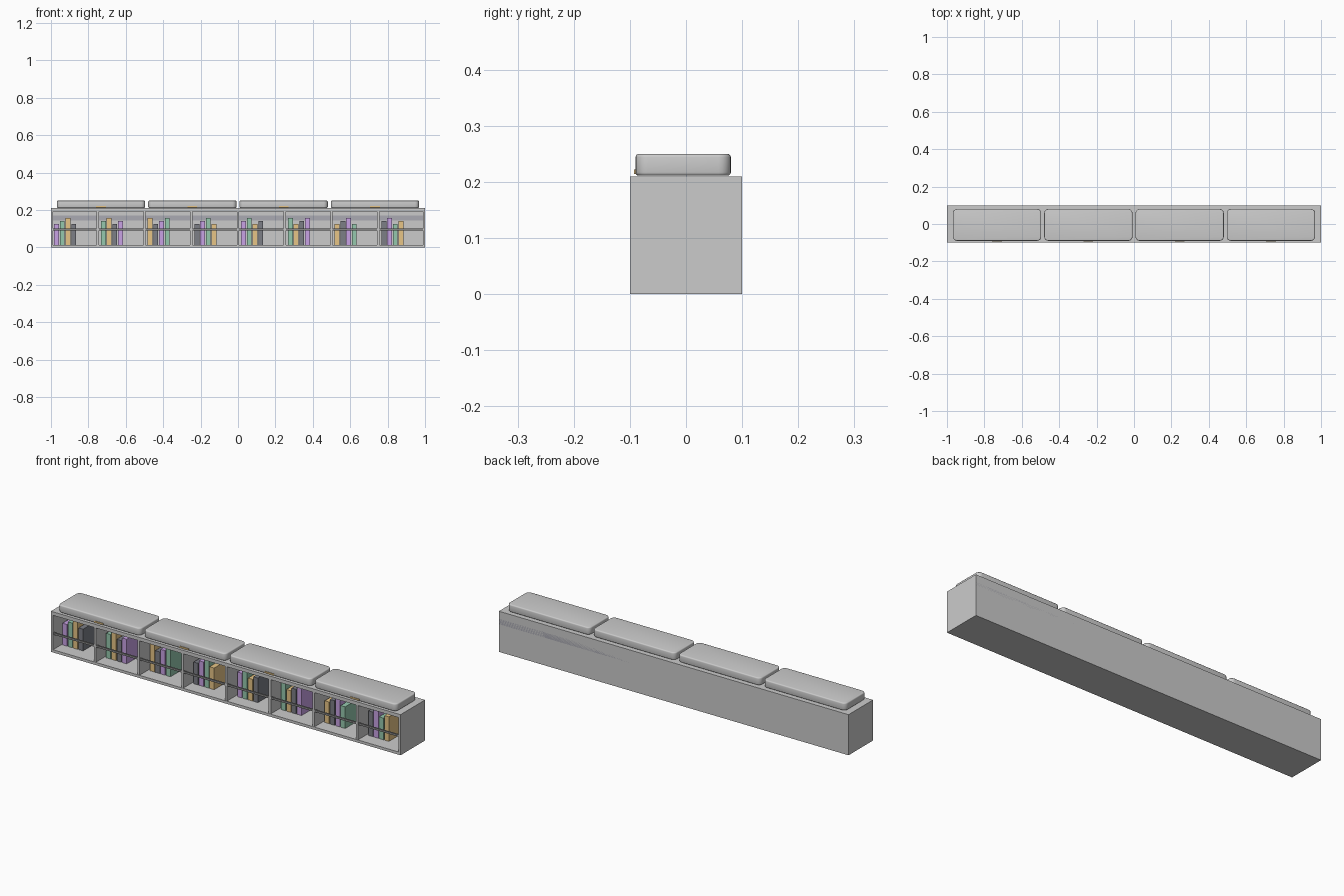
import bpy, bmesh

if "Cube" in bpy.data.objects:
    bpy.data.objects.remove(bpy.data.objects["Cube"])


def material(name, rgb):
    m = bpy.data.materials.new(name)
    m.diffuse_color = (*rgb, 1)
    m.use_nodes = True
    m.node_tree.nodes["Principled BSDF"].inputs["Base Color"].default_value = m.diffuse_color
    return m


def box(name, x, y, z, mat=None):
    """Box from (min, max) ranges on each axis."""
    bm = bmesh.new()
    bmesh.ops.create_cube(bm, size=1)
    for v in bm.verts:
        v.co = [r[0] if c < 0 else r[1] for c, r in zip(v.co, (x, y, z))]
    me = bpy.data.meshes.new(name)
    bm.to_mesh(me)
    bm.free()
    ob = bpy.data.objects.new(name, me)
    bpy.context.collection.objects.link(ob)
    if mat:
        me.materials.append(mat)
    return ob


def cushion(name, cx, w):
    """Pad with rounded plan corners and softened top and bottom edges."""
    ob = box(name, (cx - w / 2, cx + w / 2), (-0.09, 0.08), (0.211, 0.25))
    bm = bmesh.new()
    bm.from_mesh(ob.data)
    upright = [e for e in bm.edges
               if abs(e.verts[0].co.z - e.verts[1].co.z) > 0.01]
    bmesh.ops.bevel(bm, geom=upright, offset=0.022, segments=5,
                    profile=0.5, affect='EDGES')
    rims = [e for e in bm.edges
            if abs(e.verts[0].co.z - e.verts[1].co.z) < 0.001]
    bmesh.ops.bevel(bm, geom=rims, offset=0.006, segments=3,
                    profile=0.5, affect='EDGES')
    bm.to_mesh(ob.data)
    bm.free()
    bpy.context.view_layer.objects.active = ob
    ob.select_set(True)
    bpy.ops.object.shade_smooth_by_angle(angle=0.6)
    ob.select_set(False)


purple = material("purple", (0.58, 0.36, 0.78))
green = material("green", (0.30, 0.58, 0.42))
orange = material("orange", (0.80, 0.56, 0.24))
charcoal = material("charcoal", (0.20, 0.21, 0.24))
slate = material("slate", (0.40, 0.40, 0.45))
dark = material("dark_grey", (0.25, 0.25, 0.25))

# Carcass
box("bottom_panel", (-1, 1), (-0.1, 0.1), (0, 0.014))
box("top_panel", (-1, 1), (-0.1, 0.1), (0.192, 0.21))
box("back_panel", (-1, 1), (0.088, 0.1), (0.014, 0.192))
for name, x in (("left_side", (-1, -0.988)), ("right_side", (0.988, 1))):
    box(name, x, (-0.1, 0.088), (0.014, 0.192))
for i in range(1, 8):
    cx = -1 + i * 0.25
    box(f"divider_{i}", (cx - 0.006, cx + 0.006), (-0.098, 0.088), (0.014, 0.192))

# Strip along the back wall and retaining rail across the front
box("back_strip", (-0.999, 0.999), (0.086, 0.1), (0.143, 0.171), slate)
box("front_rail", (-0.99, 0.99), (-0.097, -0.089), (0.091, 0.101), dark)

# Books, four per bay with cycling colours and heights
colours = (purple, green, orange, charcoal)
heights = (0.126, 0.141, 0.157)
for bay in range(8):
    for j in range(4):
        x = -1 + bay * 0.25 + 0.017 + j * 0.0305
        box(f"book_{bay}_{j}", (x, x + 0.026), (-0.03, 0.075),
            (0.014, heights[(bay + j) % 3]), colours[(bay + j) % 4])

# Seat cushions with small front tags
for i in range(4):
    cx = (i - 1.5) * 0.488
    cushion(f"seat_cushion_{i}", cx, 0.472)
    box(f"cushion_tag_{i}", (cx - 0.026, cx + 0.026), (-0.093, -0.085),
        (0.214, 0.222), orange)
